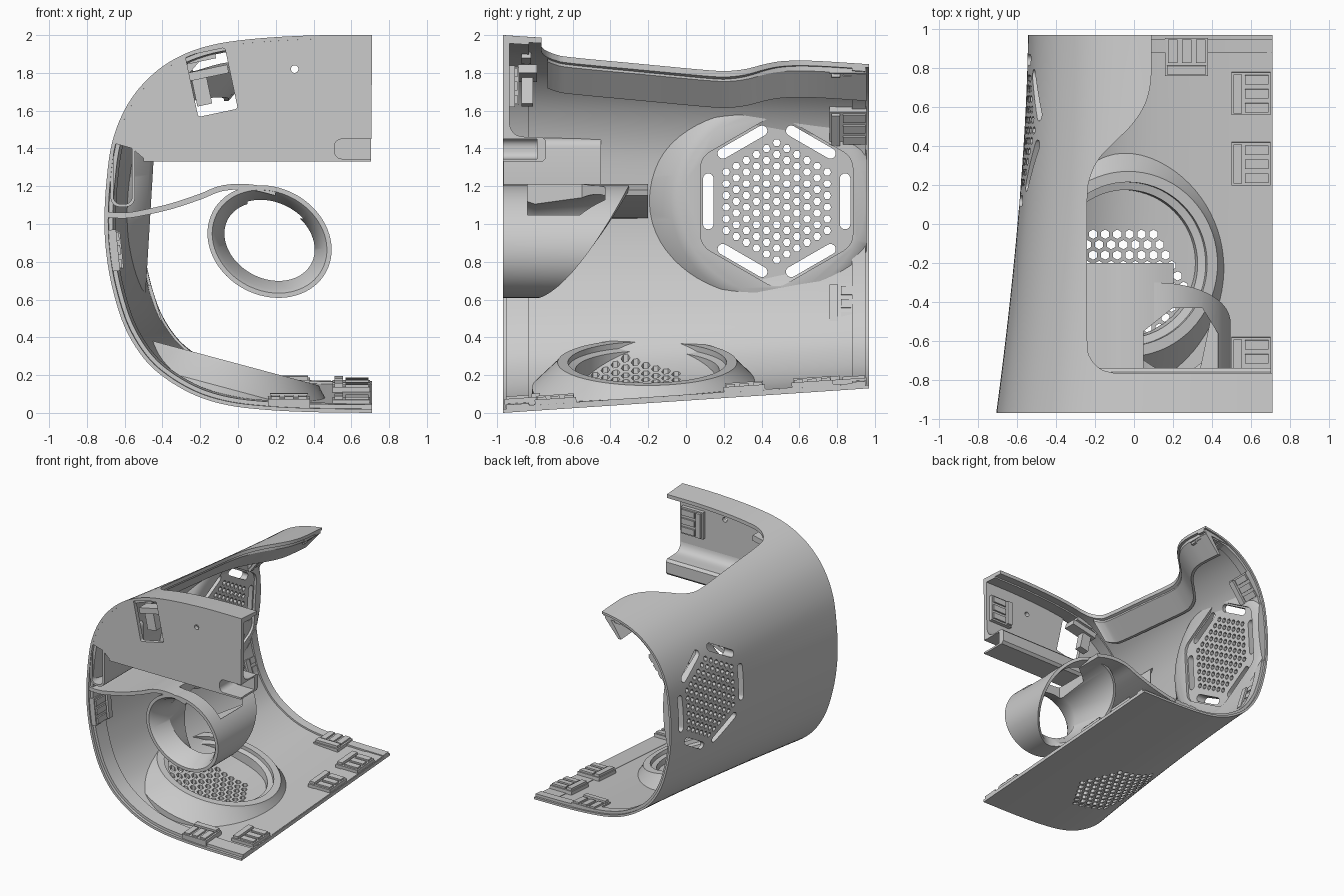
import bpy, bmesh
from math import sin, cos, pi, radians, atan
from mathutils import Vector, Matrix

if "Cube" in bpy.data.objects:
    bpy.data.objects.remove(bpy.data.objects["Cube"])

def smooth(pts, k=5):
    """Catmull-Rom curve through 2D points."""
    p = [Vector(q) for q in pts]
    p = [2 * p[0] - p[1]] + p + [2 * p[-1] - p[-2]]
    out = []
    for a, b, c, d in zip(p, p[1:], p[2:], p[3:]):
        for t in (i / k for i in range(k)):
            out.append(0.5 * (2 * b + (c - a) * t + (2 * a - 5 * b + 4 * c - d) * t * t
                              + (3 * b - a - 3 * c + d) * t ** 3))
    return out + [p[-2]]

def offset(pts, d):
    """Shift a 2D curve sideways (to its right) by d."""
    out = []
    for i, p in enumerate(pts):
        t = (pts[min(i + 1, len(pts) - 1)] - pts[max(i - 1, 0)]).normalized()
        out.append(p + Vector((t.y, -t.x)) * d)
    return out

def build(name, stacks, ring=False):
    """Skin stacks of matching loops, capped or closed into a ring."""
    bm = bmesh.new()
    for loops in stacks:
        vs = [[bm.verts.new(p) for p in l] for l in loops]
        n = len(vs[0])
        for a, b in zip(vs, vs[1:] + (vs[:1] if ring else [])):
            for i in range(n):
                bm.faces.new((a[i], a[(i + 1) % n], b[(i + 1) % n], b[i]))
        if not ring:
            bm.faces.new(vs[0])
            bm.faces.new(vs[-1][::-1])
    bmesh.ops.recalc_face_normals(bm, faces=bm.faces)
    me = bpy.data.meshes.new(name)
    bm.to_mesh(me)
    bm.free()
    ob = bpy.data.objects.new(name, me)
    bpy.context.collection.objects.link(ob)
    return ob

def prisms(name, outlines, axis, lo, hi):
    """Extrude 2D outlines along an axis into one mesh."""
    put = {'x': lambda p, d: (d, p[0], p[1]), 'y': lambda p, d: (p[0], d, p[1]),
           'z': lambda p, d: (p[0], p[1], d)}[axis]
    return build(name, [[[put(p, d) for p in o] for d in (lo, hi)] for o in outlines])

def boxes(name, spans, matrix):
    ob = build(name, [[[(x0, y0, z), (x1, y0, z), (x1, y1, z), (x0, y1, z)] for z in (z0, z1)]
                      for x0, x1, y0, y1, z0, z1 in spans])
    ob.data.transform(matrix)
    return ob

def cut(ob, cutter, op='DIFFERENCE', keep=False):
    m = ob.modifiers.new('cut', 'BOOLEAN')
    m.object, m.operation, m.solver, m.use_self = cutter, op, 'EXACT', True
    me = bpy.data.meshes.new_from_object(ob.evaluated_get(bpy.context.evaluated_depsgraph_get()))
    ob.modifiers.clear()
    ob.data = me
    if not keep:
        bpy.data.objects.remove(cutter)

def poly(cx, cy, r, n, a0=0.0):
    return [(cx + r * cos(a0 + 2 * pi * i / n), cy + r * sin(a0 + 2 * pi * i / n)) for i in range(n)]

def rounded(centres, r, k=5):
    """Rounded convex outline: an arc round each (x, y, mid angle, half angle)."""
    return [(x + r * cos(a - h + 2 * h * i / k), y + r * sin(a - h + 2 * h * i / k))
            for x, y, a, h in centres for i in range(k + 1)]

def rrect(x0, x1, y0, y1, r):
    c = [(x1 - r, y1 - r), (x0 + r, y1 - r), (x0 + r, y0 + r), (x1 - r, y0 + r)]
    return rounded([(x, y, pi / 4 + i * pi / 2, pi / 4) for i, (x, y) in enumerate(c)], r)

# Body cross-section (x, z) and its taper along y
PROFILE = smooth([(.71, 0), (.4, .004), (.15, .016), (-.05, .04), (-.22, .09), (-.38, .18), (-.5, .29),
                  (-.6, .455), (-.665, .66), (-.698, .85), (-.707, 1.02), (-.697, 1.22), (-.667, 1.43),
                  (-.6, 1.605), (-.5, 1.745), (-.36, 1.86), (-.18, 1.937), (.05, 1.977), (.38, 1.998), (.71, 2)])

def taper(p, y):
    t = (y + .97) / 1.94
    sx = 1 - .115 * (1 - max(0, 1 - t) ** 1.6)
    return Vector((.71 + (p.x - .71) * sx, y, 1 + (p.y - 1) * (1 - .13 * t)))

def top_z(x, y):
    q = [taper(p, y) for p in PROFILE[55:]]
    return next(a.z + (b.z - a.z) * (x - a.x) / (b.x - a.x) for a, b in zip(q, q[1:]) if a.x <= x <= b.x)

# Curved outer shell with tongue lips at both ends and a cut-out top
ys = [-.97 + 1.94 * i / 20 for i in range(21)]
inner = [(-.97, .02), (-.95, .02), (-.95, .042), (-.83, .042), (-.83, .03)]
inner += [(y, .03) for y in ys[2:-2]] + [(.88, .03), (.88, .045), (.95, .045), (.95, .02), (.97, .02)]
off = {d: offset(PROFILE, d) for d in (.012, .02, .03, .042, .045)}
shell = build('outer_shell', [[[taper(p, y) for y in ys] + [taper(off[d][i], y) for y, d in inner[::-1]]
                               for i, p in enumerate(PROFILE)]])
edge = smooth([(.09, 1.0), (.09, .85), (.085, .72), (.055, .61), (-.01, .51), (-.1, .42), (-.18, .335),
               (-.225, .24), (-.24, .13), (-.24, -.2), (-.24, -.6), (-.222, -.69), (-.17, -.745), (-.1, -.765)], 4)
cut(shell, prisms('opening_cutter', [edge + [(.9, -.765), (.9, 1.0)]], 'z', 1.4, 2.3))

# Inner envelope used to trim everything that meets the wall
envelope = build('envelope_helper', [[[taper(p, y) for p in off[.012]] for y in ys[:-1] + [.955]]])
envelope.hide_render = True

# Sloping band under the curved opening edge
path = [p for p in edge if -.74 < p.y < .965]
loops = []
for p in path:
    z = top_z(p.x, p.y) - .015
    loops.append([(p.x - .02, p.y, z), (p.x - .02, p.y, z - .04), (p.x - .14, p.y, z - .18), (p.x - .165, p.y, z - .18),
                  (p.x - .06, p.y, z - .02)])
cut(build('opening_band', [loops]), envelope, 'INTERSECT', True)

# Tilted round fan seat on the floor
rm = Matrix.Translation((-.03, -.205, .268)) @ Matrix.Rotation(radians(15), 4, 'Y')
ring = build('floor_fan_seat', [[[rm @ Vector((x, y, h)) for x, y in poly(0, 0, r, 72)] for r, h in
             ((.38, -.3), (.38, -.04), (.42, -.03), (.42, 0), (.475, 0), (.49, -.02), (.61, -.14), (.61, -.3))]], True)
cut(ring, envelope, 'INTERSECT', True)

# Side fan pad, leaning slightly, with a hexagonal recess
GY, GZ = .48, 1.12
lean = Matrix(((1, 0, .06, -.06 * GZ), (0, 1, 0, 0), (0, 0, 1, 0), (0, 0, 0, 1)))
pad = build('side_fan_pad', [[[(x, y, z) for y, z in poly(GY - .02, GZ, r, 72)] for x, r in
                              ((-.75, .72), (-.6, .67), (-.48, .54), (-.46, .49))]])
hexa = [pi / 2 + k * pi / 3 for k in range(6)]
recess = prisms('recess_cutter', [rounded([(GY + .35 * cos(a), GZ + .35 * sin(a), a, pi / 6) for a in hexa], .1)],
                'x', -.48, -.2)
for ob in (pad, recess):
    ob.data.transform(lean)
cut(pad, envelope, 'INTERSECT', True)
cut(pad, recess)

# Honeycomb vents and long slots
grid = [((i - (10 - abs(r)) / 2) * .062, r * .0535) for r in range(-5, 6) for i in range(11 - abs(r))]
cut(shell, prisms('floor_vent_cutter', [poly(u - .055, v - .32, .024, 6, pi / 6) for u, v in grid], 'z', -.2, .6))
holes = [poly(GY + v, GZ + u, .021, 6) for u, v in grid]
for a in (k * pi / 3 for k in range(6)):
    cx, cy, tx, ty = GY + .362 * cos(a), GZ + .362 * sin(a), -sin(a) * .12, cos(a) * .12
    holes.append(rounded([(cx + tx, cy + ty, a + pi / 2, pi / 2), (cx - tx, cy - ty, a - pi / 2, pi / 2)], .028, 8))
vents = prisms('side_vent_cutter', holes, 'x', -.9, -.2)
cut(pad, vents, keep=True)
cut(shell, vents)

# Front panel with tilted window and pin hole
outline = [(p.x, p.y) for p in off[.012] if p.y > 1.42] + [(.705, 1.33), (-.48, 1.33), (-.56, 1.4)]
panel = prisms('front_panel', [outline], 'y', -.969, -.935)
window = [Vector((-.14, 1.75)) + Matrix.Rotation(radians(12), 2) @ Vector(p) for p in rrect(-.107, .107, -.165, .165, .015)]
cut(panel, prisms('window_cutter', [window, poly(.3, 1.82, .02, 24)], 'y', -1.1, -.8))

# Ledge under the panel with an end pocket
ledge = prisms('panel_ledge', [smooth([(-.94, 1.56), (-.925, 1.5), (-.88, 1.465), (-.76, 1.46)], 4)
               + [(-.74, 1.44), (-.74, 1.35), (-.76, 1.33), (-.967, 1.33), (-.967, 1.5)]], 'x', -.5, .703)
pocket = prisms('pocket_cutter', [rrect(.51, .85, 1.345, 1.45, .04)], 'y', -1.1, -.79)
cut(panel, pocket, keep=True)
cut(ledge, pocket)

# Latch seen through the window
boxes('window_latch', [(-.13, .1, -.02, .08, .03, .075), (-.1, -.02, 0, .06, -.11, .03), (-.1, .05, 0, .05, .12, .16)],
      Matrix.Translation((-.14, -.87, 1.75)) @ Matrix.Rotation(radians(-12), 4, 'Y'))

# Wall socket: rounded sleeve open at the front
a, b = rrect(-.675, -.545, 1.09, 1.455, .05), rrect(-.66, -.56, 1.105, 1.44, .04)
socket = build('wall_socket', [[[(x, y, z) for x, z in o] for o, y in ((a, -.966), (a, -.45), (b, -.46), (b, -.966))]], True)
cut(socket, envelope, 'INTERSECT', True)

# Oblique-cut nozzle tube with a funnel mouth
def oval(ra, rb, y=None):
    pts, rot = [], Matrix.Rotation(radians(-28), 2)
    for x, z in poly(0, 0, 1, 72):
        v, o = rot @ Vector((x * ra, z * rb)), rot @ Vector((x * .34, z * .285))
        t = max(0, min(1, (o.y + .3) / .6))
        pts.append((.167 + v.x, -.79 + .49 * t ** .65 if y is None else y, .907 + v.y))
    return pts

tube = build('nozzle_tube', [[oval(.34, .285, -.968), oval(.34, .285), oval(.315, .26), oval(.25, .195, -.8),
                              oval(.295, .24, -.94), oval(.315, .26, -.968)]], True)

# Curved arm joining tube and wall
line = smooth([(-.7, 1.05), (-.6, 1.045), (-.5, 1.06), (-.35, 1.095), (-.2, 1.145), (-.1, 1.185), (0, 1.198),
               (.1, 1.19), (.2, 1.165)], 4)
arm = prisms('nozzle_arm', [offset(line, .015) + offset(line, -.015)[::-1]], 'y', -.967, -.2)
cut(arm, envelope, 'INTERSECT', True)
notch = prisms('notch_cutter', [[(.05, -.84), (.05, -.55), (.2, -.43), (.35, -.43), (.43, -.56), (.43, -.84)]], 'z', 1.03, 1.4)
cut(arm, notch, keep=True)
cut(tube, notch)

# Floor edge rail
boxes('floor_edge_rail', [(.55, .705, -.93, .93, -.01, .012)],
      Matrix.Translation((0, 0, .085)) @ Matrix.Rotation(atan(.13 / 1.94), 4, 'X'))

# Snap clips: base plate, rear step and three prongs, trimmed to the wall
def clip(name, pos, out, facing):
    w, v = Vector(out).normalized(), Vector(facing).normalized()
    v = (v - w * v.dot(w)).normalized()
    m = Matrix.Translation(pos) @ Matrix((v.cross(w), v, w)).transposed().to_4x4()
    spans = [(-.11, .11, -.1, .1, -.03, .025), (-.1, .1, -.09, -.045, .02, .045)]
    ob = boxes(name, spans + [(c - .024, c + .024, -.03, .09, .02, .038) for c in (-.072, 0, .072)], m)
    cut(ob, envelope, 'INTERSECT', True)

for i, y in enumerate((.67, .31, -.69)):
    clip(f'floor_clip_{i + 1}', (.6, y, .033 + .067 * (y + .97)), (0, -.067, 1), (1, 0, 0))
clip('back_floor_clip', (.27, .86, .155), (0, -.067, 1), (0, 1, .067))
clip('front_floor_clip', (.27, -.86, .055), (0, -.067, 1), (0, -1, -.067))
clip('back_wall_clip', (-.475, .85, .57), (1, 0, .3), (0, 1, 0))
clip('back_upper_clip', (-.41, .86, 1.52), (.8, 0, -.6), (0, 1, 0))
clip('back_top_clip', (-.04, .86, 1.81), (.12, 0, -1), (0, 1, 0))
clip('front_wall_clip', (-.66, -.86, .86), (1, 0, .1), (0, -1, 0))
clip('panel_clip', (.58, -.93, 1.73), (0, 1, 0), (1, 0, 0))
bpy.data.objects.remove(envelope)

# Smooth shading with sharp edges kept
for ob in bpy.data.objects:
    ob.select_set(True)
bpy.context.view_layer.objects.active = shell
bpy.ops.object.shade_smooth_by_angle(angle=radians(30))
